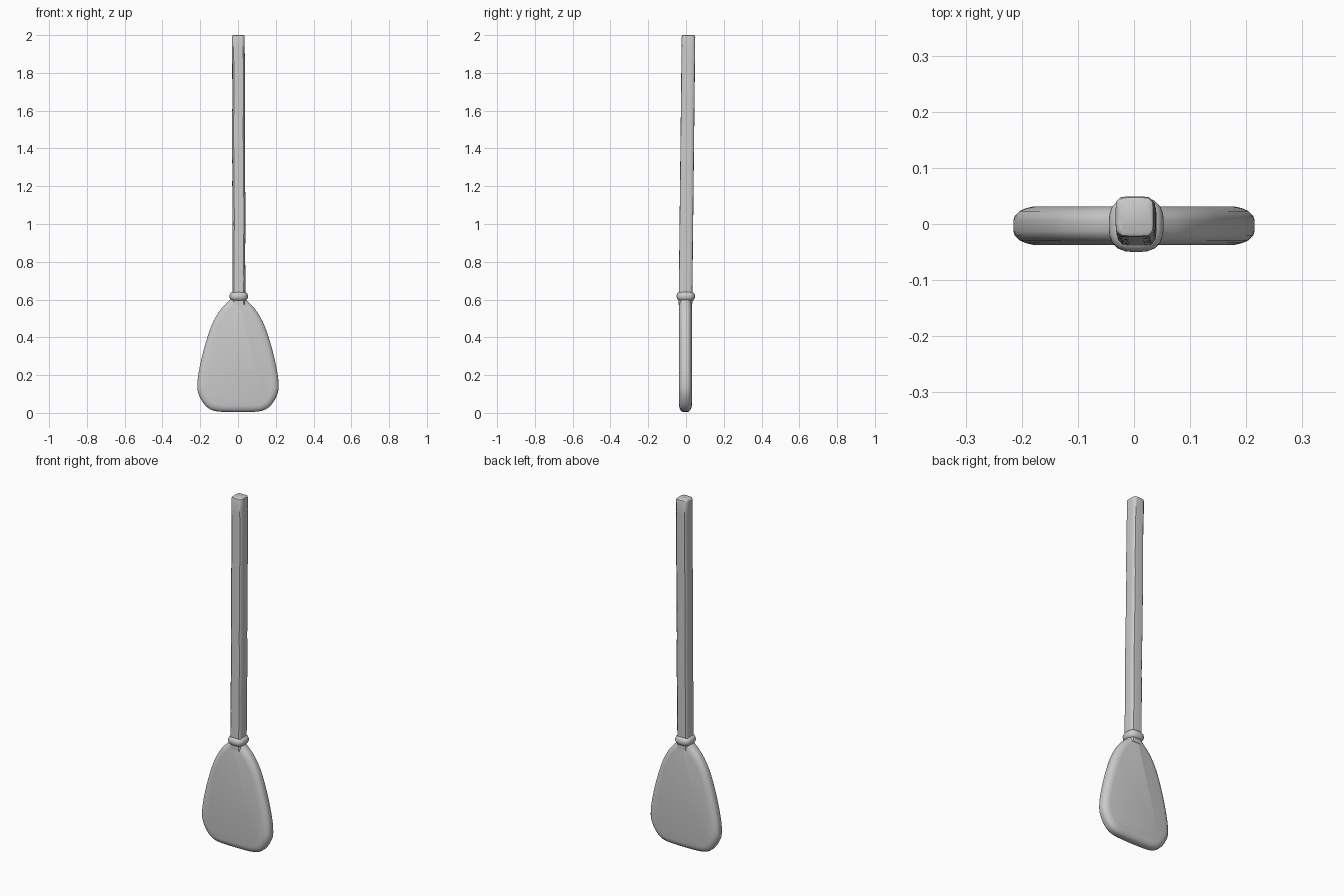
import bpy, bmesh, math, random

random.seed(4)
if "Cube" in bpy.data.objects:
    bpy.data.objects.remove(bpy.data.objects["Cube"])

grey = bpy.data.materials.new("plain grey")
grey.use_nodes = True
grey.diffuse_color = (0.6, 0.6, 0.6, 1)
grey.node_tree.nodes["Principled BSDF"].inputs["Base Color"].default_value = (0.6, 0.6, 0.6, 1)


def loft(name, rings, angle):
    """Skin a list of equal-length point rings and cap both ends."""
    bm = bmesh.new()
    loops = [[bm.verts.new(p) for p in ring] for ring in rings]
    n = len(loops[0])
    for a, b in zip(loops, loops[1:]):
        for i in range(n):
            j = (i + 1) % n
            bm.faces.new((a[i], a[j], b[j], b[i]))
    bm.faces.new(loops[0])
    bm.faces.new(loops[-1])
    bmesh.ops.recalc_face_normals(bm, faces=bm.faces)
    mesh = bpy.data.meshes.new(name)
    bm.to_mesh(mesh)
    bm.free()
    mesh.materials.append(grey)
    obj = bpy.data.objects.new(name, mesh)
    bpy.context.collection.objects.link(obj)
    bpy.ops.object.select_all(action="DESELECT")
    obj.select_set(True)
    bpy.context.view_layer.objects.active = obj
    bpy.ops.object.shade_smooth_by_angle(angle=math.radians(angle))
    return obj


def rounded_square(cx, cy, z, rx, ry, power, n=24):
    """Superellipse ring; a higher power gives squarer corners."""
    ring = []
    for i in range(n):
        t = 2 * math.pi * (i + 0.5) / n
        c, s = math.cos(t), math.sin(t)
        k = (abs(c) ** power + abs(s) ** power) ** (-1 / power)
        ring.append((cx + rx * k * c, cy + ry * k * s, z))
    return ring


# Handle: rounded square shaft, leaning slightly and a little uneven
handle = []
STEPS = 20
for i in range(STEPS + 1):
    t = i / STEPS
    wob = random.uniform(-0.0015, 0.0015)
    handle.append(rounded_square(0.006 - 0.004 * t + wob, -0.003 + 0.016 * t,
                                 0.57 + 1.42 * t, 0.034, 0.036, 6))
handle.append(rounded_square(0.002, 0.013, 1.997, 0.032, 0.034, 6))
handle.append(rounded_square(0.002, 0.013, 2.0, 0.027, 0.029, 6))
loft("handle", handle, 40)

# Collar: soft bulging ring between handle and blade
collar = []
for i in range(13):
    a = math.pi * (i / 12 - 0.5)
    r = 0.03 + 0.019 * math.cos(a)
    collar.append(rounded_square(0.004, -0.001, 0.617 + 0.024 * math.sin(a), r, r, 2.8))
loft("collar", collar, 60)

# Blade: half outline from the bottom centre to the neck, smoothed and mirrored
half = [(0.0, 0.004), (0.09, 0.006), (0.135, 0.014), (0.168, 0.034), (0.195, 0.07),
        (0.212, 0.11), (0.215, 0.15), (0.209, 0.21), (0.188, 0.31), (0.159, 0.41),
        (0.13, 0.485), (0.09, 0.55), (0.05, 0.592), (0.028, 0.615)]
fine = []
for i in range(len(half) - 1):
    p = [half[max(0, min(len(half) - 1, i + k))] for k in (-1, 0, 1, 2)]
    for s in range(3):
        t = s / 3
        fine.append(tuple(0.5 * (2 * b + (c - a) * t + (2 * a - 5 * b + 4 * c - d) * t ** 2
                                 + (3 * b - a - 3 * c + d) * t ** 3)
                          for a, b, c, d in zip(*p)))
fine.append(half[-1])
outline = fine + [(-x, z) for x, z in reversed(fine[1:])]


def blade_ring(y, inset):
    """Outline moved inwards along its normal, at depth y."""
    ring = []
    n = len(outline)
    for i, (x, z) in enumerate(outline):
        (ax, az), (bx, bz) = outline[i - 1], outline[(i + 1) % n]
        dx, dz = bx - ax, bz - az
        length = math.hypot(dx, dz)
        px = x - inset * dz / length
        px = max(px, 0.004) if x > 0 else min(px, -0.004) if x < 0 else 0
        ring.append((px, y - 0.003, z + inset * dx / length))
    return ring


# Rounded rim: thin at the edge, full thickness on the flat faces
rim = [(0.0, 0.01), (0.003, 0.018), (0.011, 0.026), (0.022, 0.031), (0.035, 0.034)]
rings = [blade_ring(-y, d) for d, y in reversed(rim)] + [blade_ring(y, d) for d, y in rim]
loft("blade", rings, 50)

# Neck: short plug joining blade and collar
loft("neck", [rounded_square(0.002, -0.002, z, r, 0.031, 3)
              for z, r in ((0.54, 0.036), (0.57, 0.036), (0.615, 0.032))], 40)
